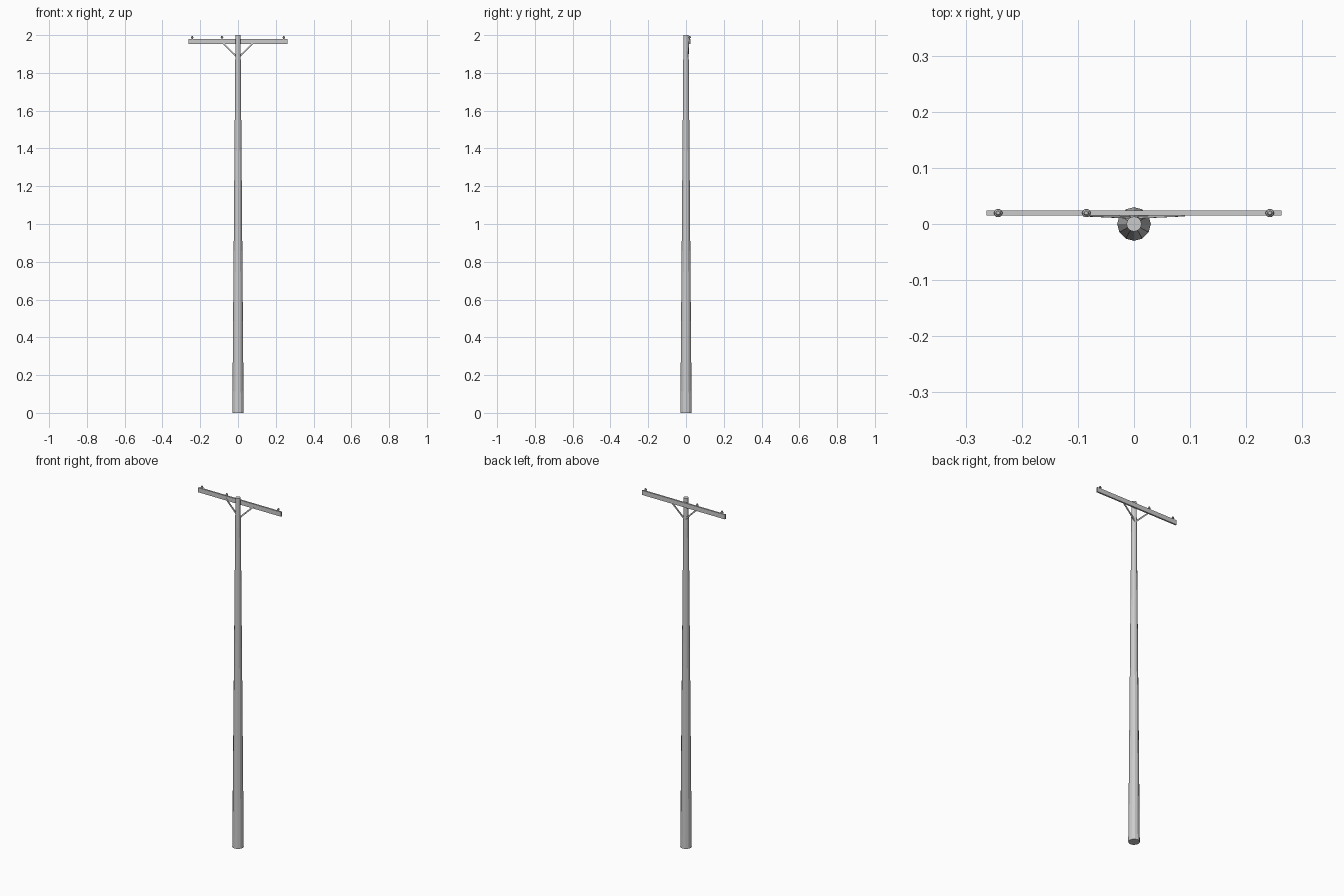
import bpy, bmesh, math
from mathutils import Vector

if "Cube" in bpy.data.objects:
    bpy.data.objects.remove(bpy.data.objects["Cube"])


def make_object(name, bm):
    bmesh.ops.recalc_face_normals(bm, faces=bm.faces)
    me = bpy.data.meshes.new(name)
    bm.to_mesh(me)
    bm.free()
    ob = bpy.data.objects.new(name, me)
    bpy.context.collection.objects.link(ob)
    return ob


def lathe(name, profile, sides, loc):
    """Stack rings of (radius, z) and cap both ends."""
    bm = bmesh.new()
    rings = []
    for r, z in profile:
        rings.append([bm.verts.new((r * math.cos(2 * math.pi * i / sides),
                                    r * math.sin(2 * math.pi * i / sides), z))
                      for i in range(sides)])
    for a, b in zip(rings, rings[1:]):
        for i in range(sides):
            j = (i + 1) % sides
            bm.faces.new((a[i], a[j], b[j], b[i]))
    bm.faces.new(rings[0][::-1])
    bm.faces.new(rings[-1])
    ob = make_object(name, bm)
    ob.location = loc
    return ob


def beam(name, start, end, thick_y, width):
    """Rectangular bar between two points."""
    start, end = Vector(start), Vector(end)
    d = (end - start).normalized()
    side = d.cross(Vector((0, 1, 0))).normalized()
    depth = side.cross(d).normalized()
    bm = bmesh.new()
    for p in (start, end):
        for s in (-1, 1):
            for t in (-1, 1):
                bm.verts.new(p + side * s * width / 2 + depth * t * thick_y / 2)
    bmesh.ops.convex_hull(bm, input=bm.verts[:])
    bmesh.ops.dissolve_limit(bm, angle_limit=0.01, verts=bm.verts[:], edges=bm.edges[:])
    return make_object(name, bm)


# Tapered wooden pole
lathe("pole", [(0.030, 0), (0.0135, 2.0)], 12, (0, 0, 0))

# Crossarm on the back of the pole
ARM_Y = 0.0195
beam("crossarm", (-0.263, ARM_Y, 1.967), (0.263, ARM_Y, 1.967), 0.009, 0.026)

# Two diagonal braces
for side, label in ((-1, "left"), (1, "right")):
    beam("brace_" + label, (side * 0.088, 0.0155, 1.965),
         (side * 0.002, 0.0115, 1.881), 0.004, 0.008)

# Three insulators on the arm, unevenly spaced
for n, x in enumerate((-0.242, -0.085, 0.242)):
    lathe("insulator_%d" % (n + 1),
          [(0.003, 0), (0.003, 0.005), (0.0078, 0.006), (0.007, 0.009),
           (0.0045, 0.011), (0.005, 0.014), (0.003, 0.016)],
          10, (x, ARM_Y, 1.979))
